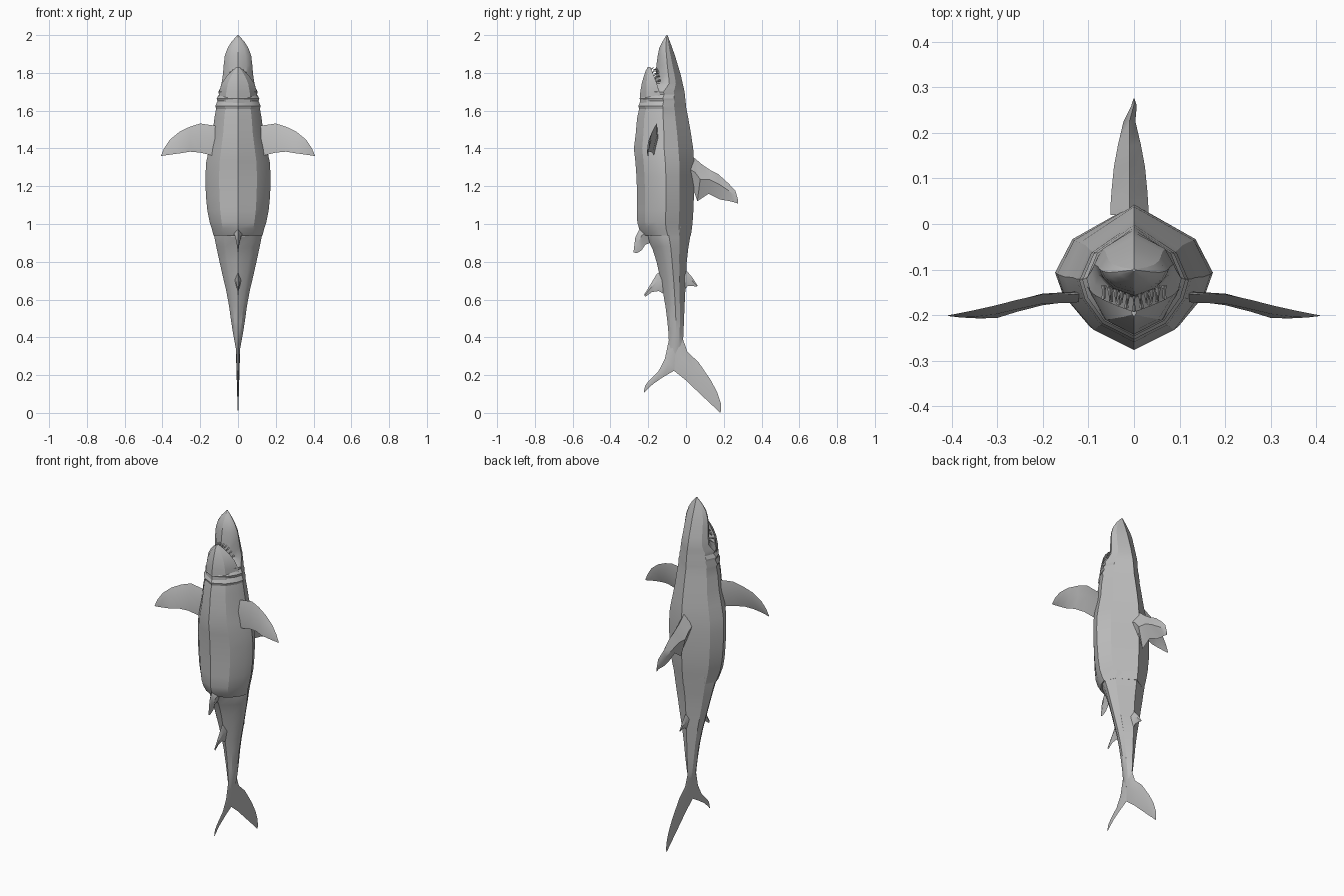
import bpy
import bmesh
import math
from mathutils import Vector

cube = bpy.data.objects.get("Cube")
if cube:
    bpy.data.objects.remove(cube, do_unlink=True)

grey = bpy.data.materials.new("shark grey")
grey.use_nodes = True
grey.diffuse_color = (0.5, 0.5, 0.5, 1)
grey.node_tree.nodes["Principled BSDF"].inputs["Base Color"].default_value = (0.5, 0.5, 0.5, 1)


def finish(name, bm, angle=25):
    bmesh.ops.remove_doubles(bm, verts=bm.verts, dist=0.0002)
    bmesh.ops.recalc_face_normals(bm, faces=bm.faces)
    me = bpy.data.meshes.new(name)
    bm.to_mesh(me)
    bm.free()
    me.materials.append(grey)
    me.shade_smooth()
    me.set_sharp_from_angle(angle=math.radians(angle))
    ob = bpy.data.objects.new(name, me)
    bpy.context.collection.objects.link(ob)
    return ob


def loft(name, sections, angle=25):
    """Skin a list of closed rings and cap both ends."""
    bm = bmesh.new()
    rings = [[bm.verts.new(p) for p in s] for s in sections]
    n = len(rings[0])
    for a, b in zip(rings, rings[1:]):
        for i in range(n):
            j = (i + 1) % n
            bm.faces.new((a[i], a[j], b[j], b[i]))
    bm.faces.new(rings[0])
    bm.faces.new(rings[-1])
    return finish(name, bm, angle)


def body_ring(z, back, belly, w, dip=0.0):
    """Ten-sided section; dip raises the flanks relative to keel and back."""
    half = [(0, 0), (.78, .25), (1, .49), (.9, .65), (.58, .86), (0, 1)]
    pts = [(w * x, back + (belly - back) * t, z + dip * t * x) for x, t in half]
    return pts + [(-x, y, zz) for x, y, zz in pts[-2:0:-1]]


def fin(name, stations, normal):
    """Blade with a diamond section: (leading point, trailing point, half thickness)."""
    nrm = Vector(normal)
    secs = []
    for lead, trail, t in stations:
        a, b = Vector(lead), Vector(trail)
        m = a.lerp(b, 0.4)
        secs.append([a, m + nrm * t, b, m - nrm * t])
    return loft(name, secs, 35)


def mid_fin(name, rows, x=0.0):
    """Fin on the centre plane, rows given as (y, z, y, z, half thickness)."""
    return fin(name, [((x * (t > .012), a, b), (x * (t > .012), c, d), t)
                      for a, b, c, d, t in rows], (1, 0, 0))


# Front body: snout, gill folds and trunk (z, back, belly, half width)
trunk = [
    (2.0, -.098, -.104, .003), (1.965, -.085, -.125, .034), (1.93, -.072, -.142, .056),
    (1.89, -.058, -.15, .07), (1.84, -.043, -.157, .076), (1.79, -.028, -.16, .08),
    (1.745, -.018, -.162, .087), (1.72, -.012, -.2, .094), (1.70, -.008, -.236, .104),
    (1.685, -.006, -.23, .101), (1.665, -.004, -.246, .113), (1.65, -.002, -.239, .109),
    (1.625, 0, -.253, .12), (1.61, .002, -.248, .116), (1.56, .012, -.259, .125),
    (1.48, .026, -.266, .135), (1.40, .038, -.276, .152), (1.33, .042, -.268, .168),
    (1.25, .043, -.262, .173), (1.15, .042, -.259, .17), (1.07, .039, -.259, .162),
    (1.01, .035, -.258, .15), (.975, .031, -.248, .139), (.94, .026, -.225, .13),
]
loft("trunk", [body_ring(*r) for r in trunk])

# Rear body tucked under the trunk's lower rim
rear = [
    (1.0, .03, -.20, .125), (.93, .022, -.208, .127), (.87, .012, -.178, .115),
    (.80, .004, -.156, .10), (.72, .0, -.138, .082), (.64, -.004, -.122, .063),
    (.56, -.008, -.108, .048), (.48, -.011, -.098, .037), (.41, -.014, -.092, .026),
    (.35, -.018, -.09, .015), (.30, -.03, -.085, .006),
]
loft("rear_body", [body_ring(*r, dip=.02) for r in rear])


# Lower jaw: a pointed scoop (z, half width, rim y, keel y, inner y)
def jaw_ring(z, w, rim, keel, inner):
    h = [(0, inner), (.6 * w, inner), (w, rim), (.62 * w, rim + .68 * (keel - rim)), (0, keel)]
    return [(x, y, z) for x, y in h] + [(-x, y, z) for x, y in h[-2:0:-1]]


jaw = [(1.64, .105, -.13, -.245, -.16), (1.70, .1, -.142, -.242, -.185),
       (1.745, .086, -.155, -.234, -.195), (1.78, .062, -.168, -.224, -.195),
       (1.81, .034, -.18, -.214, -.193), (1.832, .006, -.19, -.202, -.192)]
loft("lower_jaw", [jaw_ring(*r) for r in jaw])

# Two rows of pointed teeth following the mouth arc
bm = bmesh.new()


def tooth(base, tip, r):
    base, tip = Vector(base), Vector(tip)
    d = (tip - base).normalized()
    u = d.cross(Vector((1, 0, 0))).normalized() * r
    v = d.cross(u).normalized() * r
    ring = [bm.verts.new(base + k) for k in (u, v, -u, -v)]
    top = bm.verts.new(tip)
    bm.faces.new(ring)
    for i in range(4):
        bm.faces.new((ring[i], ring[(i + 1) % 4], top))


for i in range(-5, 6):
    s = i / 5
    tooth((.066 * s, -.147 + .012 * s * s, 1.825 - .065 * s * s),
          (.066 * s, -.178 + .012 * s * s, 1.815 - .06 * s * s), .006)
for i in range(-4, 5):
    s = i / 4.4
    z = 1.822 - .075 * abs(s)
    tooth((.074 * s, -.19 + .03 * abs(s), z - .006),
          (.07 * s, -.166 + .03 * abs(s), z + .01), .005)
finish("teeth", bm, 20)

# Pectoral fins, mirrored (x, y, z lead; x, y, z trail; half thickness)
for side, name in ((1, "left"), (-1, "right")):
    rows = [((.09, -.150, 1.515), (.09, -.165, 1.355), .012),
            ((.14, -.155, 1.523), (.14, -.170, 1.363), .012),
            ((.20, -.154, 1.532), (.20, -.178, 1.378), .011),
            ((.255, -.166, 1.515), (.255, -.192, 1.383), .010),
            ((.31, -.180, 1.488), (.30, -.206, 1.375), .008),
            ((.36, -.191, 1.447), (.34, -.207, 1.370), .006),
            ((.39, -.197, 1.403), (.38, -.205, 1.364), .003),
            ((.408, -.20, 1.362), (.404, -.202, 1.36), .001)]
    fin(name + "_pectoral_fin",
        [((side * a[0], a[1], a[2]), (side * b[0], b[1], b[2]), t) for a, b, t in rows],
        (0, 1, 0))

# Dorsal fin: thick at the root, swept towards the tail
mid_fin("dorsal_fin", [
    (.02, 1.37, .02, 1.17, .042), (.05, 1.345, .045, 1.165, .041),
    (.085, 1.315, .06, 1.12, .039), (.13, 1.285, .12, 1.16, .034),
    (.17, 1.265, .18, 1.13, .025), (.225, 1.215, .225, 1.122, .013),
    (.262, 1.175, .255, 1.115, .006), (.275, 1.13, .275, 1.108, .001)], x=-.01)

# Small fins along the rear body
mid_fin("pelvic_fin", [
    (-.20, 1.0, -.19, .90, .03), (-.245, .975, -.215, .89, .018),
    (-.268, .93, -.235, .86, .008), (-.278, .85, -.262, .845, .001)])
mid_fin("anal_fin", [
    (-.12, .76, -.10, .62, .02), (-.155, .735, -.145, .645, .011),
    (-.185, .685, -.18, .64, .006), (-.222, .625, -.215, .615, .001)])
mid_fin("second_dorsal_fin", [
    (-.02, .77, -.01, .65, .018), (.01, .745, .01, .672, .011),
    (.035, .715, .035, .672, .006), (.062, .672, .055, .668, .001)])

# Forked tail fin
mid_fin("tail_back_lobe", [
    (-.016, .39, -.09, .37, .012), (.008, .322, -.066, .225, .010),
    (.065, .27, 0, .172, .008), (.13, .175, .07, .105, .006),
    (.165, .11, .12, .058, .004), (.185, .05, .15, .03, .003), (.186, .012, .18, 0, .001)])
mid_fin("tail_front_lobe", [
    (-.09, .39, -.016, .37, .011), (-.112, .285, -.055, .228, .008),
    (-.145, .222, -.12, .19, .006), (-.195, .172, -.172, .155, .004),
    (-.216, .145, -.205, .125, .002), (-.224, .11, -.22, .108, .001)])
